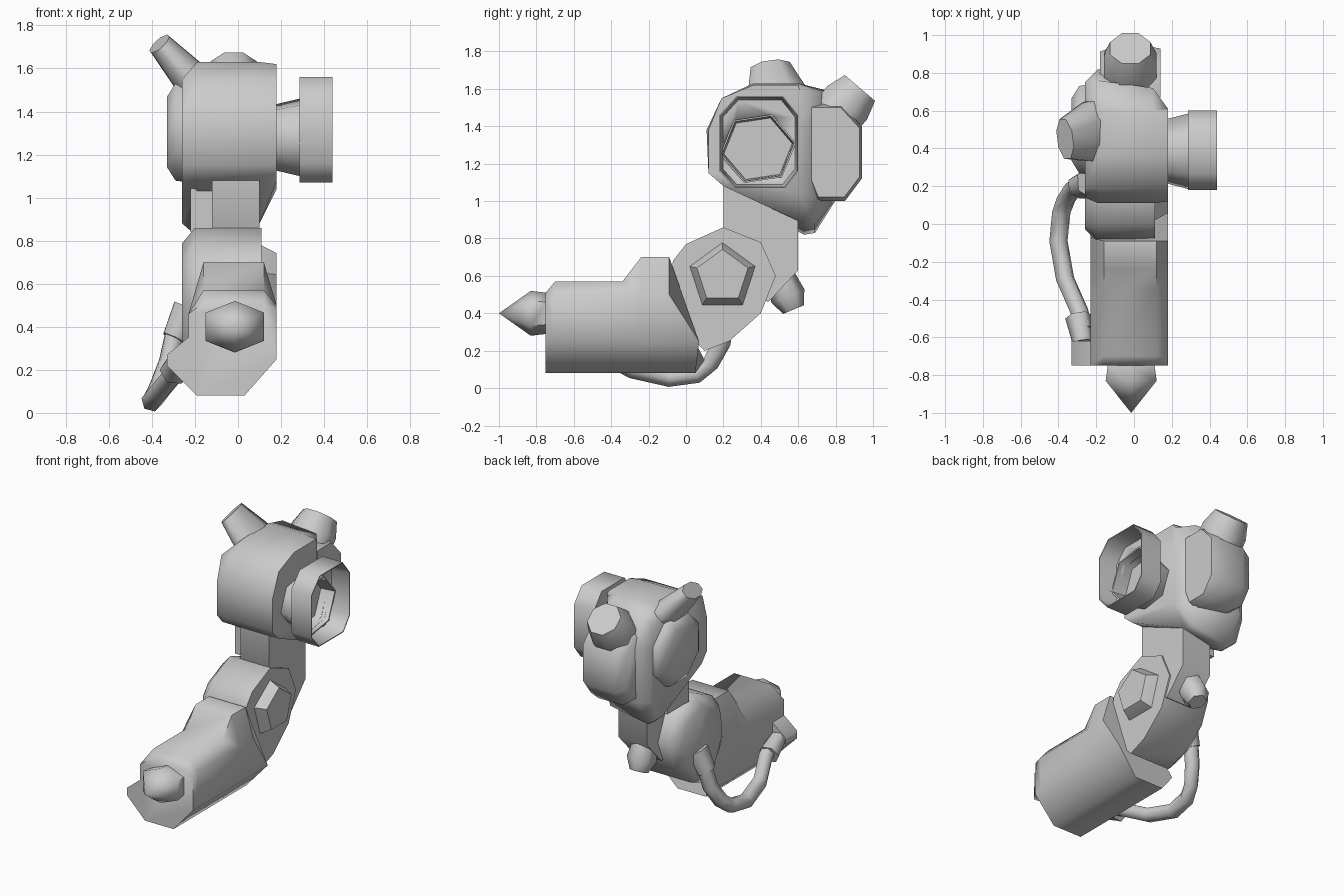
import bpy, bmesh, math
from mathutils import Vector

if "Cube" in bpy.data.objects:
    bpy.data.objects.remove(bpy.data.objects["Cube"], do_unlink=True)

grey = bpy.data.materials.new("plain_grey")
grey.use_nodes = True
grey.diffuse_color = (0.6, 0.6, 0.6, 1)
grey.node_tree.nodes["Principled BSDF"].inputs["Base Color"].default_value = (0.6, 0.6, 0.6, 1)


def loft(name, rings, angle=62):
    """Skin a list of equal-length rings, cap both ends, smooth soft edges."""
    bm = bmesh.new()
    loops = [[bm.verts.new(p) for p in ring] for ring in rings]
    n = len(loops[0])
    for a, b in zip(loops, loops[1:]):
        for i in range(n):
            j = (i + 1) % n
            bm.faces.new((a[i], a[j], b[j], b[i]))
    bm.faces.new(loops[0])
    bm.faces.new(loops[-1])
    bmesh.ops.remove_doubles(bm, verts=bm.verts, dist=0.0005)
    bmesh.ops.recalc_face_normals(bm, faces=bm.faces)
    mesh = bpy.data.meshes.new(name)
    bm.to_mesh(mesh)
    bm.free()
    mesh.materials.append(grey)
    obj = bpy.data.objects.new(name, mesh)
    bpy.context.collection.objects.link(obj)
    bpy.ops.object.select_all(action='DESELECT')
    obj.select_set(True)
    bpy.context.view_layer.objects.active = obj
    bpy.ops.object.shade_smooth_by_angle(angle=math.radians(angle))
    return obj


def side_prism(name, outline, sections):
    """Outline of (y, z) points lofted along x; sections are (x, scale)."""
    cy = (min(p[0] for p in outline) + max(p[0] for p in outline)) / 2
    cz = (min(p[1] for p in outline) + max(p[1] for p in outline)) / 2
    return loft(name, [[(x, cy + (y - cy) * s, cz + (z - cz) * s) for y, z in outline]
                       for x, s in sections])


def stub(name, start, end, radii, sides=8, flat=1.0, turn=0.0):
    """Round part along an axis; radii are (fraction, radius), flat squashes it."""
    start, end = Vector(start), Vector(end)
    axis = (end - start).normalized()
    side = Vector((0, 1, 0)) if abs(axis.y) < 0.5 else Vector((1, 0, 0))
    u = (side - axis * side.dot(axis)).normalized()
    v = axis.cross(u)
    rings = []
    for t, r in radii:
        c = start.lerp(end, t)
        rings.append([c + u * r * math.cos(a) + v * r * flat * math.sin(a)
                      for a in (turn + 2 * math.pi * i / sides for i in range(sides))])
    return loft(name, rings)


# Forearm: body section lofted along y, raised cuff at the rear, slanted rear end
def forearm_ring(y, top, slant=False, shoulder=0.50):
    ring = [(-0.16, top), (0.12, top), (0.18, shoulder), (0.18, 0.25), (0.03, 0.08),
            (-0.19, 0.08), (-0.23, 0.15), (-0.23, 0.46)]
    rear = [-0.09, -0.09, -0.09, 0.07, 0.05, 0.05, 0.10, -0.07]
    return [(x, rear[i] if slant else y, z) for i, (x, z) in enumerate(ring)]


loft("forearm", [forearm_ring(-0.75, 0.51, shoulder=0.48), forearm_ring(-0.70, 0.57),
                 forearm_ring(-0.34, 0.57), forearm_ring(-0.24, 0.70),
                 forearm_ring(-0.09, 0.70, True)])

# Pointed nozzle at the front of the forearm
loft("front_spike", [[(-0.015 + 0.135 * s * x, y, 0.40 + 0.12 * s * z)
                      for x, z in ((0, 1), (1, .55), (1, -.55), (0, -1), (-1, -.55), (-1, .55))]
                     for y, s in ((-0.70, 0.9), (-0.75, 0.92), (-0.83, 1.0), (-1.0, 0.0))])

# Elbow block, and the five-sided cap on its side
side_prism("elbow", [(-0.09, 0.50), (-0.07, 0.68), (0, 0.77), (0.20, 0.86), (0.40, 0.78),
                     (0.48, 0.60), (0.40, 0.40), (0.23, 0.25), (0.10, 0.20), (0.0, 0.30)],
           [(-0.26, 0.78), (-0.20, 1), (0.11, 1)])
pentagon = [(0.195 + 0.175 * math.sin(2 * math.pi * i / 5),
             0.595 + 0.175 * math.cos(2 * math.pi * i / 5)) for i in range(5)]
side_prism("elbow_cap", pentagon, [(0.08, 1.1), (0.11, 1.05), (0.18, 0.82)])

# Neck with a narrower side rib, and a short stub behind it
side_prism("neck", [(0.20, 0.60), (0.20, 1.18), (0.60, 1.18), (0.60, 0.63), (0.44, 0.46)],
           [(-0.12, 1), (0.10, 1)])
side_prism("neck_rib", [(0.28, 0.84), (0.28, 1.15), (0.52, 1.15), (0.52, 0.84)],
           [(-0.22, 1), (-0.11, 1)])
stub("neck_stub", (-0.04, 0.50, 0.60), (-0.04, 0.575, 0.42),
     [(0, 0.08), (0.6, 0.095), (1, 0.06)], sides=6)

# Head: side outline clamped at each x to taper the underside, top and back
head = [(0.11, 1.38), (0.19, 1.55), (0.36, 1.63), (0.60, 1.63), (0.76, 1.59), (0.82, 1.40),
        (0.81, 1.02), (0.69, 0.83), (0.63, 0.82), (0.20, 1.08), (0.12, 1.15)]
limits = [(-0.26, 0.14, 0.75, 0.88, 1.55), (-0.19, 0.11, 0.82, 0.82, 1.64),
          (0.10, 0.11, 0.72, 0.88, 1.63), (0.18, 0.12, 0.61, 1.04, 1.62)]
loft("head", [[(x, min(max(y, y0), y1), min(max(z, z0), z1)) for y, z in head]
              for x, y0, y1, z0, z1 in limits])

# Round side plate on the head
disc = [(0.50 + 0.25 * math.cos(math.pi * (i + .5) / 4), 1.305 + 0.245 * math.sin(math.pi * (i + .5) / 4))
        for i in range(8)]
side_prism("side_plate", disc, [(-0.20, 1.05), (-0.29, 1.0), (-0.33, 0.72)])

# Rear tank and its angled stub
side_prism("rear_tank", [(0.66, 1.52), (0.83, 1.52), (0.94, 1.40), (0.94, 1.12),
                         (0.85, 1.00), (0.70, 1.00), (0.66, 1.10)],
           [(-0.18, 0.8), (-0.11, 1), (0.08, 1), (0.14, 0.92)])
stub("rear_stub", (-0.02, 0.78, 1.43), (-0.02, 0.93, 1.605),
     [(0, 0.15), (0.55, 0.15), (1, 0.115)], sides=8, turn=math.pi / 8)

# Flattened exhaust leaning out of the top
stub("top_exhaust", (-0.18, 0.50, 1.51), (-0.365, 0.45, 1.715),
     [(0, 0.18), (0.3, 0.17), (1, 0.115)], sides=8, flat=0.52, turn=math.pi / 8)

# Side lamp: six-sided mount with a recess, inside an open eight-sided hood
hexagon = [(0.385 + 0.21 * math.cos(math.pi * (i + .15) / 3),
            1.28 + 0.20 * math.sin(math.pi * (i + .15) / 3)) for i in range(6)]
side_prism("lamp_mount", hexagon, [(0.14, 0.78), (0.30, 0.98), (0.34, 0.98), (0.34, 0.93), (0.24, 0.88)])
hood = [(0.27, 1.56), (0.52, 1.56), (0.60, 1.46), (0.60, 1.16), (0.53, 1.07),
        (0.26, 1.07), (0.18, 1.16), (0.18, 1.46)]
hood_ring = side_prism("lamp_hood", hood, [(0.285, 1), (0.44, 1), (0.44, 0.975), (0.31, 0.92)])
# Open the lamp mount through the hood floor
cutter = side_prism("lamp_cutter", hexagon, [(0.20, 0.86), (0.36, 0.94)])
cutter.hide_render = True
cutter.hide_viewport = True
cut = hood_ring.modifiers.new("opening", 'BOOLEAN')
cut.operation = 'DIFFERENCE'
cut.solver = 'EXACT'
cut.object = cutter

# Hose with its sockets
path = [(-0.27, -0.56, 0.23), (-0.29, -0.46, 0.19), (-0.365, -0.29, 0.10), (-0.40, -0.09, 0.055),
        (-0.385, 0.06, 0.075), (-0.36, 0.13, 0.13), (-0.32, 0.19, 0.24), (-0.29, 0.21, 0.38)]
pts = [Vector(p) for p in path]
rings = []
for i, p in enumerate(pts):
    d = (pts[min(i + 1, len(pts) - 1)] - pts[max(i - 1, 0)]).normalized()
    u = d.cross(Vector((1, 0, -1))).normalized()
    v = d.cross(u)
    rings.append([p + 0.05 * (u * math.cos(k * math.pi / 3) + v * math.sin(k * math.pi / 3))
                  for k in range(6)])
loft("hose", rings)
stub("hose_front_collar", (-0.27, -0.63, 0.25), (-0.295, -0.49, 0.195), [(0, 0.055), (1, 0.07)], sides=6)
stub("hose_rear_collar", (-0.23, 0.22, 0.48), (-0.295, 0.20, 0.345), [(0, 0.085), (1, 0.065)], sides=6)
loft("hose_front_socket", [[(-0.33, y, 0.22), (-0.33, y, 0.27), (-0.22, y, 0.36), (-0.19, y, 0.08)]
                           for y in (-0.75, -0.62)])
